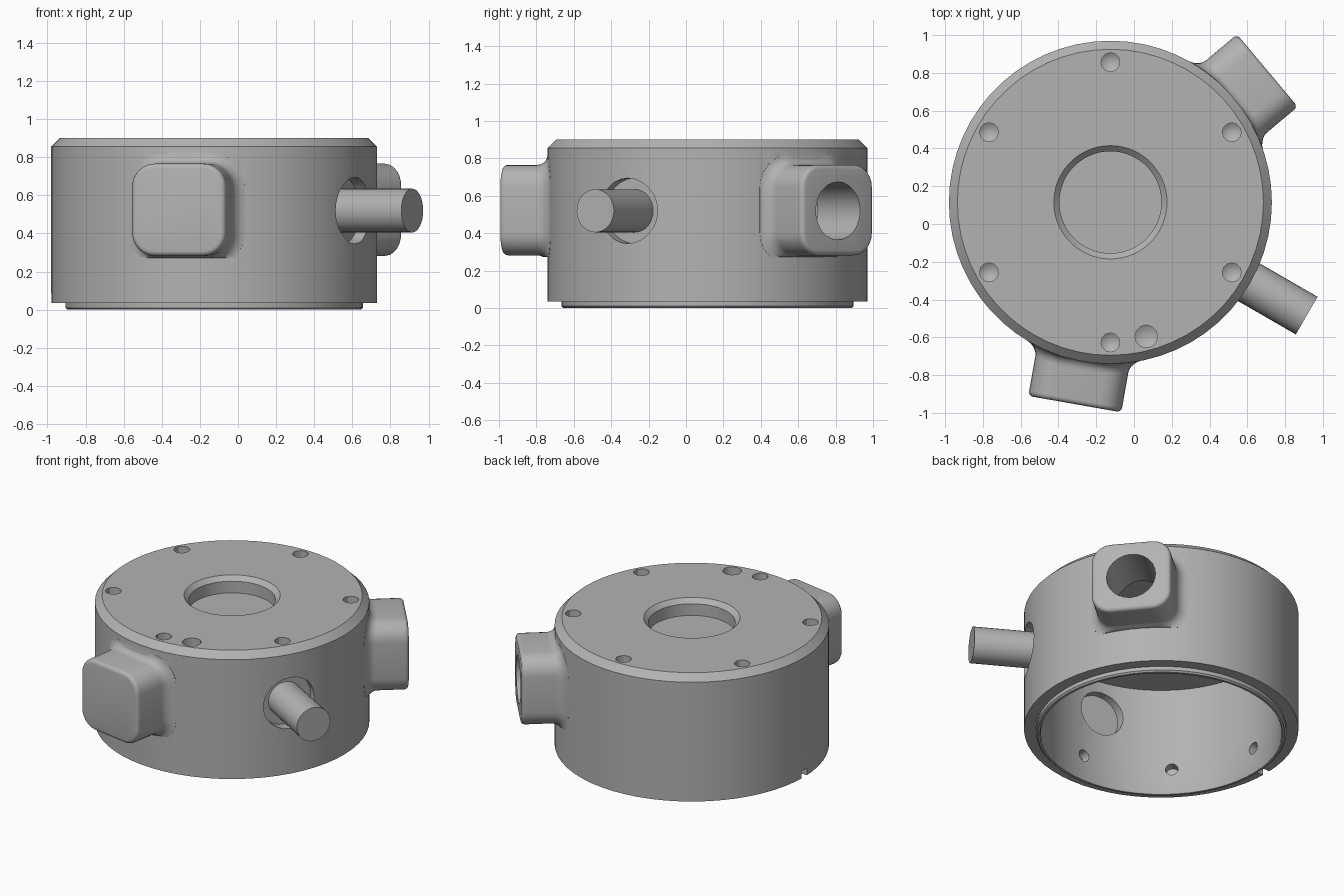
import bpy, bmesh, math
from mathutils import Matrix, Vector

if "Cube" in bpy.data.objects:
    bpy.data.objects.remove(bpy.data.objects["Cube"], do_unlink=True)

CENTRE = Vector((-0.125, 0.115, 0))
R_OUT, R_IN = 0.855, 0.75
PORT_Z = 0.52

grey = bpy.data.materials.new("plain grey")
grey.use_nodes = True
grey.diffuse_color = (0.45, 0.45, 0.45, 1)
grey.node_tree.nodes["Principled BSDF"].inputs["Base Color"].default_value = grey.diffuse_color


def make(name, bm):
    bmesh.ops.recalc_face_normals(bm, faces=bm.faces)
    mesh = bpy.data.meshes.new(name)
    bm.to_mesh(mesh)
    bm.free()
    mesh.materials.append(grey)
    ob = bpy.data.objects.new(name, mesh)
    bpy.context.collection.objects.link(ob)
    return ob


def lathe(name, profile, segments, closed=False, at=(0, 0, 0)):
    """Spin an (r, z) profile around the vertical axis."""
    bm = bmesh.new()
    verts = [bm.verts.new((r, 0, z)) for r, z in profile]
    pairs = list(zip(verts, verts[1:])) + ([(verts[-1], verts[0])] if closed else [])
    edges = [bm.edges.new(p) for p in pairs]
    bmesh.ops.spin(bm, geom=verts + edges, axis=(0, 0, 1), cent=(0, 0, 0),
                   angle=math.tau, steps=segments)
    bmesh.ops.remove_doubles(bm, verts=bm.verts, dist=1e-4)
    bmesh.ops.translate(bm, verts=bm.verts, vec=at)
    return make(name, bm)


def radial_rod(name, angle, radius, start, end, z, segments=24):
    """Cylinder pointing outwards from the axis."""
    bm = bmesh.new()
    place = (Matrix.Rotation(math.radians(angle), 4, 'Z')
             @ Matrix.Translation(((start + end) / 2, 0, z))
             @ Matrix.Rotation(math.pi / 2, 4, 'Y'))
    bmesh.ops.create_cone(bm, cap_ends=True, segments=segments, radius1=radius,
                          radius2=radius, depth=end - start, matrix=place)
    return make(name, bm)


def boss(name, angle):
    """Rounded square block with a fillet that follows the round wall."""
    half_w, half_h, corner, fillet, face = 0.25, 0.242, 0.12, 0.055, 1.085
    mid_z, floor, edge = 0.524, 0.272, 0.025

    def outline(offset):
        for quarter in range(4):
            sx, sz = ((1, 1), (-1, 1), (-1, -1), (1, -1))[quarter]
            for step in range(7):
                a = math.radians(90 * quarter + 15 * step)
                rad = corner + offset
                yield (sx * (half_w - corner) + rad * math.cos(a),
                       sz * (half_h - corner) + rad * math.sin(a))

    # each ring: outline offset, distance, whether measured from the wall
    rings = [(fillet, 0.77, False)]
    for i in range(6):
        a = math.radians(18 * i)
        rings.append((fillet * (1 - math.sin(a)), fillet * (1 - math.cos(a)), True))
    for i in range(5):
        a = math.radians(22.5 * i)
        rings.append((edge * (math.cos(a) - 1), face - edge + edge * math.sin(a), False))

    bm = bmesh.new()
    turn = Matrix.Rotation(math.radians(angle), 3, 'Z')
    loops = []
    for offset, dist, on_wall in rings:
        loop = []
        for u, v in outline(offset):
            d = dist + (math.sqrt(R_OUT ** 2 - u ** 2) if on_wall else 0)
            loop.append(bm.verts.new(turn @ Vector((d, u, max(mid_z + v, floor)))))
        loops.append(loop)
    for low, high in zip(loops, loops[1:]):
        for i in range(len(low)):
            j = (i + 1) % len(low)
            bm.faces.new((low[i], low[j], high[j], high[i]))
    bm.faces.new(loops[0])
    bm.faces.new(loops[-1])
    return make(name, bm)


def combine(target, others, operation):
    """Apply booleans and remove the helpers."""
    bpy.context.view_layer.objects.active = target
    for other in others:
        other.hide_render = True
        mod = target.modifiers.new("cut", 'BOOLEAN')
        mod.operation, mod.solver, mod.object = operation, 'EXACT', other
        bpy.ops.object.modifier_apply(modifier=mod.name)
        bpy.data.objects.remove(other, do_unlink=True)


# Upper housing: closed cap with a chamfered rim and a central recess
housing = lathe("housing", [
    (0, 0.79), (0.27, 0.79), (0.27, 0.87), (0.3, 0.9), (0.81, 0.9), (R_OUT, 0.855),
    (R_OUT, 0.27), (R_IN, 0.27), (R_IN, 0.745), (0, 0.745)], 60)
combine(housing, [boss("port_boss", 40), boss("blind_boss", 260)], 'UNION')

# Port bore, shallow inner bore and shaft opening
cutters = [radial_rod("port_bore", 40, 0.155, 0.6, 1.2, PORT_Z),
           radial_rod("inner_bore", 260, 0.15, 0.6, 0.8, PORT_Z),
           radial_rod("shaft_opening", -30, 0.175, 0.78, 1.0, PORT_Z)]

# Drilled screw holes in the top
spots = [(0.742 * math.cos(math.radians(a)), 0.742 * math.sin(math.radians(a)), 0.05)
         for a in range(30, 390, 60)] + [(0.19, -0.71, 0.06)]
for x, y, r in spots:
    cutters.append(lathe("screw_hole", [(0, 0.79), (r, 0.825), (r, 0.95), (0, 0.95)],
                         12, at=(x, y, 0)))
combine(housing, cutters, 'DIFFERENCE')

# Lower ring with a locating lip
ring = lathe("base_ring", [
    (R_OUT, 0.27), (R_OUT, 0.035), (0.78, 0.035), (0.78, 0.01), (0.77, 0),
    (0.755, 0), (R_IN, 0.01), (R_IN, 0.27)], 60, closed=True)
cutters = [radial_rod("ring_hole", a, 0.04, 0.6, 0.81, 0.175, 16) for a in range(0, 360, 45)]
bm = bmesh.new()
bmesh.ops.create_cube(bm, size=1, matrix=Matrix.Translation((-0.85, 0, 0.05))
                      @ Matrix.Diagonal((0.1, 0.06, 0.07, 1)))
cutters.append(make("notch", bm))
combine(ring, cutters, 'DIFFERENCE')

# Shaft
shaft = radial_rod("shaft", -30, 0.115, 0.77, 1.2, PORT_Z, 32)

for ob in (housing, ring, shaft):
    ob.location = CENTRE
    bpy.ops.object.select_all(action='DESELECT')
    ob.select_set(True)
    bpy.context.view_layer.objects.active = ob
    bpy.ops.object.shade_smooth_by_angle(angle=math.radians(30))
